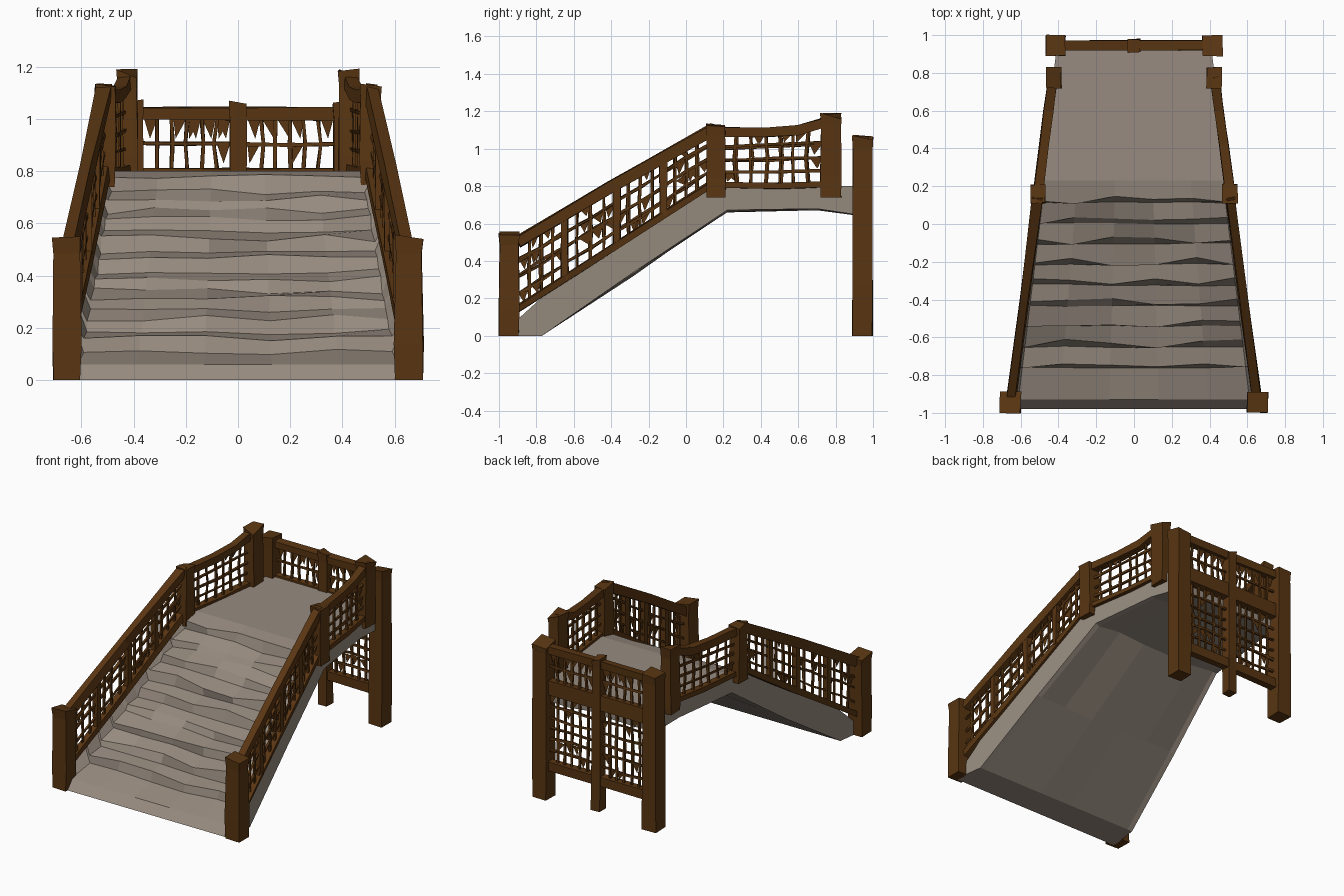
import bpy, bmesh, random
from mathutils import Vector

random.seed(7)
if "Cube" in bpy.data.objects:
    bpy.data.objects.remove(bpy.data.objects["Cube"])


def material(name, rgb):
    m = bpy.data.materials.new(name)
    m.use_nodes = True
    m.diffuse_color = (*rgb, 1)
    m.node_tree.nodes["Principled BSDF"].inputs["Base Color"].default_value = (*rgb, 1)
    return m


WOOD = material("brown wood", (0.10, 0.036, 0.006))
STONE = material("grey stone", (0.31, 0.26, 0.215))


def finish(name, bm, mat):
    bmesh.ops.recalc_face_normals(bm, faces=bm.faces)
    me = bpy.data.meshes.new(name)
    bm.to_mesh(me)
    bm.free()
    me.materials.append(mat)
    ob = bpy.data.objects.new(name, me)
    bpy.context.collection.objects.link(ob)
    return ob


def jit(a):
    return random.uniform(-a, a)


def side_x(y):
    """Half width of the stair, narrowing towards the back."""
    return 0.53 - 0.13 * y


def hull(bm, quads):
    """Skin a list of four-cornered sections into a closed bar."""
    rings = [[bm.verts.new(p) for p in q] for q in quads]
    for a, b in zip(rings, rings[1:]):
        for i in range(4):
            j = (i + 1) % 4
            bm.faces.new((a[i], a[j], b[j], b[i]))
    bm.faces.new(rings[0])
    bm.faces.new(rings[-1])


def beam(bm, pts, w, h, wobble=0.0):
    """Bar through points, w across and h in the upright direction."""
    pts = [Vector(p) for p in pts]
    d = (pts[-1] - pts[0]).normalized()
    ref = Vector((0, 1, 0)) if abs(d.z) > 0.9 else Vector((0, 0, 1))
    s = d.cross(ref).normalized()
    u = s.cross(d)
    sections = []
    for p in pts:
        sections.append([p + s * (a * w / 2 + jit(wobble)) + u * (b * h / 2 + jit(wobble))
                         for a, b in ((-1, -1), (1, -1), (1, 1), (-1, 1))])
    hull(bm, sections)


def post(name, x, y, z0, z1, w, d, slant=0.02):
    """Rough hewn post with a slightly flared head and slanted top."""
    bm = bmesh.new()
    levels = ((z0, 0.97), (z0 + (z1 - z0) * 0.25, 1.0), (z1 - 0.07, 0.92), (z1 - 0.015, 1.0))
    quads = []
    for k, (z, f) in enumerate(levels):
        last = k == len(levels) - 1
        quads.append([(x + a * w / 2 * f + jit(0.004), y + b * d / 2 * f + jit(0.004),
                       z + (jit(slant) if last else 0))
                      for a, b in ((-1, -1), (1, -1), (1, 1), (-1, 1))])
    hull(bm, quads)
    return finish(name, bm, WOOD)


def lattice(bm, bl, br, tl, tr, nu, nv, shards):
    """Thin woven bars filling a panel, with broken splinters."""
    bl, br, tl, tr = map(Vector, (bl, br, tl, tr))

    def at(u, v):
        return bl.lerp(br, u).lerp(tl.lerp(tr, u), v)

    for i in range(1, nu):
        u = i / nu + jit(0.015)
        beam(bm, [at(u, 0), at(u + jit(0.03), 0.5), at(u, 1)], 0.013, 0.013, 0.003)
    for j in range(1, nv):
        v = j / nv + jit(0.02)
        beam(bm, [at(0, v), at(0.5, v + jit(0.03)), at(1, v)], 0.013, 0.013, 0.003)
    for k in range(shards):
        u, v = random.randint(1, nu) / nu, random.randint(1, nv) / nv
        a, b = 0.9 / nu, 0.8 / nv
        tri = [at(u, v), at(max(u - a, 0), v + jit(0.03)),
               at(max(u - a * random.random(), 0), max(v - b, 0))]
        bm.faces.new([bm.verts.new(p) for p in tri])


# worn stone stair: step profile lofted across the width
def rail_foot(y):
    return min(0.79, max(0.0, 0.13 + 0.655 * (y + 0.89)))


STEPS = 9
RUN = 0.98 / STEPS
top = [(-0.98, 0.0), (-0.93, 0.06)]
for i in range(STEPS):
    y, z = -0.75 + RUN * i, 0.11 + 0.69 / STEPS * i
    top += [(y - 0.008, z), (y + 0.008, z + 0.05)]
top += [(0.23, 0.8), (0.5, 0.8), (0.92, 0.8)]
under = [(0.92, 0.65), (0.7, 0.68), (0.22, 0.67), (-0.28, 0.33), (-0.77, 0.0)]

bm = bmesh.new()
rings = []
for f in (-1, -0.94, -0.6, -0.2, 0.2, 0.6, 0.94, 1):
    edge = abs(f) == 1
    ring = []
    for k, (y, z) in enumerate(top):
        if edge:
            z = max(z, rail_foot(y)) if k > 1 else z
        elif 1 < k < len(top) - 3:
            y, z = y + jit(0.018) * (k % 2 + 0.3), z + jit(0.014)
        ring.append(bm.verts.new((f * side_x(y), y, z)))
    for y, z in under:
        ring.append(bm.verts.new((f * side_x(y), y, z + (jit(0.012) if 0 < z else 0))))
    rings.append(ring)
for a, b in zip(rings, rings[1:]):
    for i in range(len(a)):
        j = (i + 1) % len(a)
        bm.faces.new((a[i], a[j], b[j], b[i]))
bm.faces.new(rings[0])
bm.faces.new(rings[-1])
finish("stone_stair", bm, STONE)

# side railings
for s, side in ((1, "left"), (-1, "right")):
    def P(y, z):
        return (s * side_x(y), y, z)

    post(side + "_front_post", s * 0.655, -0.945, 0, 0.555, 0.11, 0.11)
    post(side + "_middle_post", s * 0.508, 0.16, 0.74, 1.14, 0.08, 0.10, 0.01)
    post(side + "_deck_post", s * 0.425, 0.775, 0.74, 1.19, 0.08, 0.11)

    bm = bmesh.new()
    beam(bm, [P(-0.9, 0.50), P(-0.4, 0.80), P(0.15, 1.11)], 0.05, 0.06, 0.006)
    beam(bm, [P(0.15, 1.09), P(0.42, 1.085), P(0.6, 1.10), P(0.78, 1.15)], 0.05, 0.05, 0.004)
    finish(side + "_handrail", bm, WOOD)

    bm = bmesh.new()
    beam(bm, [P(-0.9, 0.14), P(-0.4, 0.465), P(0.12, 0.80)], 0.045, 0.035, 0.006)
    beam(bm, [P(0.15, 0.805), P(0.5, 0.80), P(0.78, 0.81)], 0.045, 0.03, 0.004)
    finish(side + "_bottom_rail", bm, WOOD)

    def low(y):
        return 0.14 + 0.645 * (y + 0.9)

    def high(y):
        return 0.49 + 0.585 * (y + 0.9)

    bm = bmesh.new()
    for y in (-0.65, -0.37, -0.12):
        beam(bm, [P(y, low(y)), P(y, high(y))], 0.035, 0.04, 0.004)
    finish(side + "_balusters", bm, WOOD)

    bm = bmesh.new()
    stops = (-0.9, -0.65, -0.37, -0.12, 0.12)
    for a, b in zip(stops, stops[1:]):
        lattice(bm, P(a, low(a)), P(b, low(b)), P(a, high(a)), P(b, high(b)), 4, 4, 4)
    lattice(bm, P(0.2, 0.81), P(0.73, 0.81), P(0.2, 1.07), P(0.73, 1.10), 7, 4, 5)
    finish(side + "_lattice", bm, WOOD)

    post(side + "_back_post", s * 0.415, 0.945, 0, 1.07, 0.105, 0.11)

# back screen
post("back_centre_post", 0.0, 0.945, 0.02, 1.07, 0.065, 0.07)
for name, z, h in (("back_handrail", 1.02, 0.05), ("back_deck_beam", 0.76, 0.10),
                   ("back_lower_beam", 0.225, 0.06)):
    bm = bmesh.new()
    beam(bm, [(-0.4, 0.945, z), (0, 0.945, z), (0.4, 0.945, z)], 0.05, h, 0.004)
    finish(name, bm, WOOD)

bm = bmesh.new()
for x0, x1 in ((-0.365, -0.03), (0.03, 0.365)):
    for z0, z1, nv, shards in ((0.81, 1.0, 2, 8), (0.25, 0.71, 6, 8)):
        lattice(bm, (x0, 0.945, z0), (x1, 0.945, z0), (x0, 0.945, z1), (x1, 0.945, z1),
                6, nv, shards)
finish("back_lattice", bm, WOOD)
